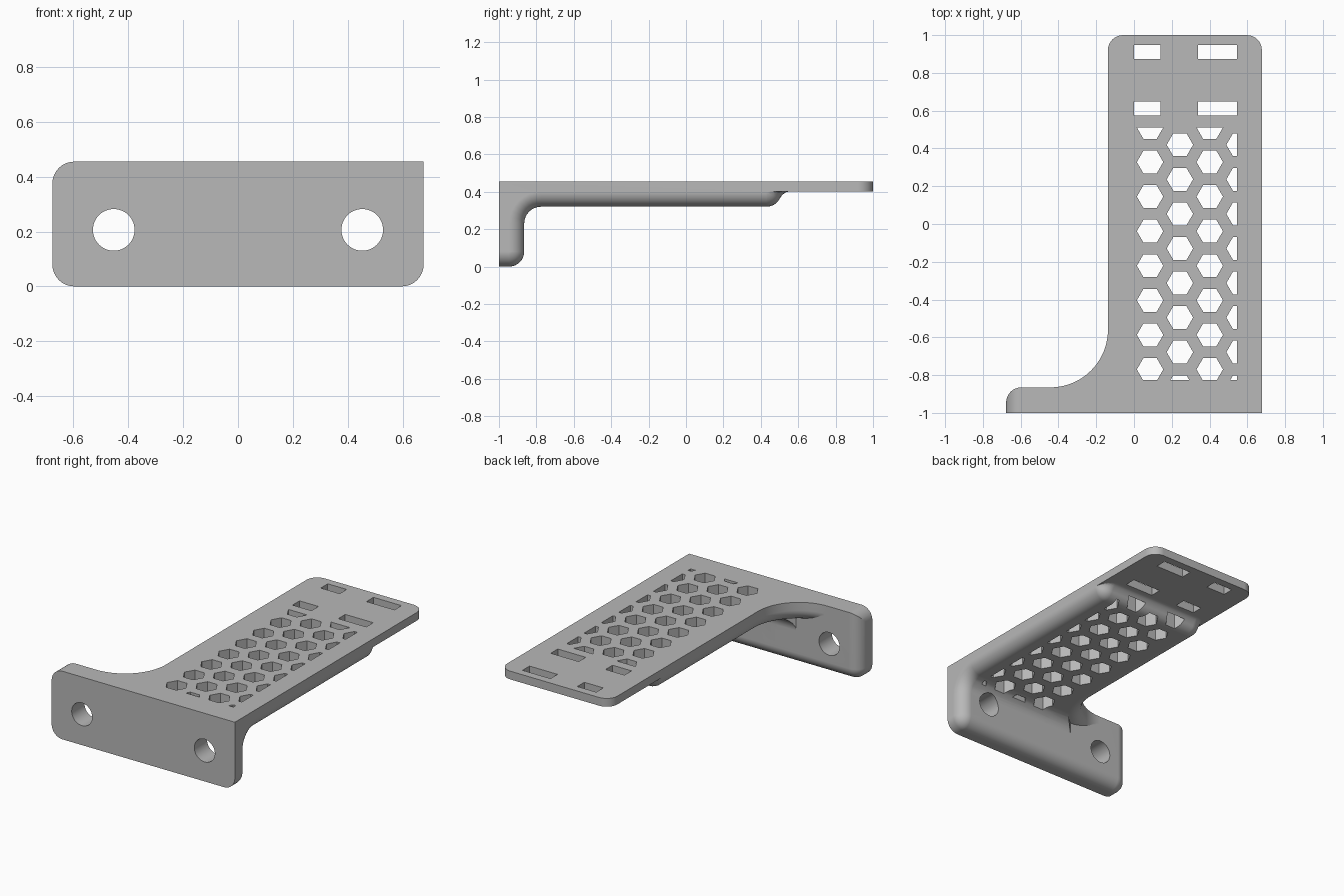
import bpy, bmesh
from math import sin, cos, pi, radians

cube = bpy.data.objects.get("Cube")
if cube:
    bpy.data.objects.remove(cube, do_unlink=True)

HALF, ARM_X, TOP = 0.677, -0.138, 0.455    # half width, arm's inner side, top height
R, STEPS = 0.08, 8                         # edge rounding
WALL_Y, SHELL_Z = -0.945, 0.40             # where the rounding of wall and arm begins
ANGLES = [pi / 2 * i / STEPS for i in range(STEPS + 1)]

grey = bpy.data.materials.new("matte grey")
grey.use_nodes = True
grey.diffuse_color = (0.48, 0.48, 0.48, 1)
grey.node_tree.nodes["Principled BSDF"].inputs["Base Color"].default_value = (0.48, 0.48, 0.48, 1)


def make_object(name, bm):
    bmesh.ops.remove_doubles(bm, verts=bm.verts, dist=1e-5)
    bmesh.ops.recalc_face_normals(bm, faces=bm.faces)
    mesh = bpy.data.meshes.new(name)
    bm.to_mesh(mesh)
    bm.free()
    mesh.materials.append(grey)
    obj = bpy.data.objects.new(name, mesh)
    bpy.context.scene.collection.objects.link(obj)
    return obj


def add_loft(bm, loops):
    rings = [[bm.verts.new(p) for p in loop] for loop in loops]
    n = len(rings[0])
    for a, b in zip(rings, rings[1:]):
        for i in range(n):
            j = (i + 1) % n
            bm.faces.new((a[i], a[j], b[j], b[i]))
    bm.faces.new(rings[0])
    bm.faces.new(rings[-1])


def loft(name, loops):
    bm = bmesh.new()
    add_loft(bm, loops)
    return make_object(name, bm)


def combine(obj, other, operation):
    mod = obj.modifiers.new("combine", 'BOOLEAN')
    mod.operation, mod.object, mod.solver = operation, other, 'EXACT'
    graph = bpy.context.evaluated_depsgraph_get()
    graph.update()
    mesh = bpy.data.meshes.new_from_object(obj.evaluated_get(graph))
    obj.modifiers.clear()
    obj.data = mesh
    bpy.data.objects.remove(other, do_unlink=True)


def arc(cy, cz, r, start, end):
    return [(cy + r * cos(radians(start + (end - start) * i / STEPS)),
             cz + r * sin(radians(start + (end - start) * i / STEPS))) for i in range(STEPS + 1)]


def wall_foot(h):
    # Front bottom edge and rounded back bottom edge, at rounding height h
    return [(-1, R - h)] + arc(WALL_Y, R, h, -90, 0)


def arm_profile(h):
    # Wall, inner fillet, thick arm, step to the thin tab
    step = arc(0.43, SHELL_Z, h, -90, -28)
    step += [(y, min(z, SHELL_Z)) for y, z in arc(0.58, 0.32, 0.17 - h, 152, 90)]
    return (wall_foot(h) + arc(WALL_Y + 0.17, 0.23, 0.17 - h, 180, 90) + step
            + [(0.92 + h, SHELL_Z), (0.92 + h, TOP), (-1, TOP)])


def wall_profile(h):
    return wall_foot(h) + [(WALL_Y + h, TOP - R + h), (-1, TOP - R + h)]


def at_x(x, profile):
    return [(x, y, z) for y, z in profile]


# Arm with its part of the wall, rounded at both sides
left = [at_x(ARM_X + R * (1 - cos(a)), arm_profile(R * sin(a))) for a in ANGLES]
right = [at_x(HALF - R * (1 - cos(a)), arm_profile(R * sin(a))) for a in reversed(ANGLES)]
bracket = loft("bracket", left + right)

# Wall wing
wing = [at_x(-HALF + R * (1 - cos(a)), wall_profile(R * sin(a))) for a in ANGLES]
wing.append(at_x(0.1, wall_profile(R)))
combine(bracket, loft("wall_wing", wing), 'UNION')


# Curved gusset between wing and arm
def gusset_loop(z, t):
    cx, cy, r = ARM_X - 0.305, -0.56, 0.305 + t
    curve = [(cx + r * cos(pi / 2 * i / 20), cy - r * sin(pi / 2 * i / 20), z) for i in range(21)]
    return curve + [(cx, -0.97, z), (0, -0.97, z), (0, cy, z)]


layers = [gusset_loop(0.6, 0)]
layers += [gusset_loop(SHELL_Z - R * sin(a), R * (1 - cos(a))) for a in ANGLES]
layers.append(gusset_loop(0.1, R))
gusset = loft("gusset", layers)
combine(gusset, loft("gusset_trim", [at_x(-0.6, arm_profile(R)), at_x(0.2, arm_profile(R))]), 'INTERSECT')
combine(bracket, gusset, 'UNION')


# Honeycomb and slots
def clip(poly, axis, limit, sign):
    out = []
    for p, q in zip(poly, poly[1:] + poly[:1]):
        dp, dq = sign * (limit - p[axis]), sign * (limit - q[axis])
        if dp >= 0:
            out.append(p)
        if dp * dq < 0:
            f = dp / (dp - dq)
            out.append((p[0] + f * (q[0] - p[0]), p[1] + f * (q[1] - p[1])))
    return out


cut = bmesh.new()


def add_cut(poly):
    add_loft(cut, [[(x, y, z) for x, y in poly] for z in (0.2, 0.6)])


for col in range(4):
    for row in range(8):
        cx = 0.085 + 0.158 * col
        cy = 0.511 - 0.183 * row - 0.0915 * (col % 2)
        poly = [(cx + 0.07 * cos(pi / 3 * i), cy + 0.07 * sin(pi / 3 * i)) for i in range(6)]
        for axis, limit, sign in ((0, 0.545, 1), (1, 0.51, 1), (1, -0.827, -1)):
            poly = clip(poly, axis, limit, sign)
        if len(poly) > 2:
            add_cut(poly)

for x0, x1 in ((0, 0.14), (0.338, 0.545)):
    for y0 in (0.575, 0.873):
        add_cut([(x0, y0), (x1, y0), (x1, y0 + 0.074), (x0, y0 + 0.074)])

# Screw holes in the wall
for cx in (-0.453, 0.453):
    ring = [(cx + 0.076 * cos(pi * i / 24), 0.206 + 0.076 * sin(pi * i / 24)) for i in range(48)]
    add_loft(cut, [[(x, y, z) for x, z in ring] for y in (-1.1, -0.75)])
combine(bracket, make_object("cutouts", cut), 'DIFFERENCE')

# Smooth fillets, sharp edges, flat plates
bpy.ops.object.select_all(action='DESELECT')
bracket.select_set(True)
bpy.context.view_layer.objects.active = bracket
bpy.ops.object.shade_smooth_by_angle(angle=radians(30))
weighted = bracket.modifiers.new("flat plates", 'WEIGHTED_NORMAL')
weighted.keep_sharp = True
